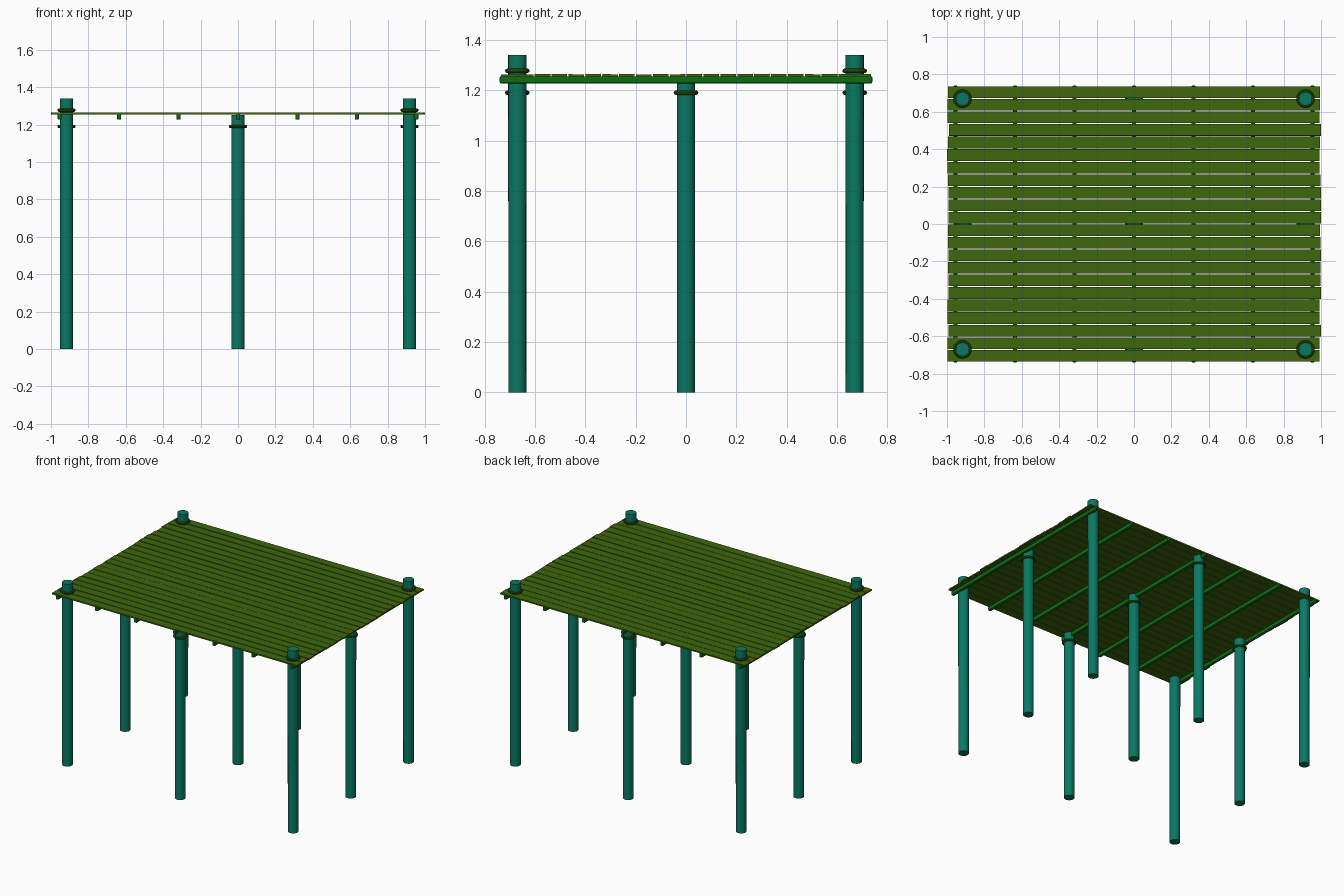
import bpy, random
from math import pi

if "Cube" in bpy.data.objects:
    bpy.data.objects.remove(bpy.data.objects["Cube"])

random.seed(4)


def material(name, color):
    m = bpy.data.materials.new(name)
    m.diffuse_color = (*color, 1)
    m.use_nodes = True
    m.node_tree.nodes["Principled BSDF"].inputs["Base Color"].default_value = m.diffuse_color
    return m


teal = material("teal_post", (0.003, 0.19, 0.125))
olive = material("olive_plank", (0.048, 0.135, 0.004))
dark_olive = material("dark_olive_ring", (0.025, 0.09, 0.004))
green = material("green_bearer", (0.004, 0.15, 0.006))


def finish(name, mat, smooth=False):
    ob = bpy.context.object
    ob.name = name
    ob.data.materials.append(mat)
    if smooth:
        bpy.ops.object.shade_smooth_by_angle(angle=pi / 5)
    return ob


def box(name, size, loc, mat, rot=(0, 0, 0), bevel=0.0):
    bpy.ops.mesh.primitive_cube_add(size=1, location=loc, rotation=rot)
    ob = finish(name, mat)
    ob.scale = size
    bpy.ops.object.transform_apply(location=False, rotation=False, scale=True)
    if bevel:
        mod = ob.modifiers.new("edges", 'BEVEL')
        mod.width = bevel
        mod.segments = 2
    return ob


def ring(name, x, y, z, mat):
    bpy.ops.mesh.primitive_torus_add(major_radius=0.040, minor_radius=0.009,
                                     major_segments=20, minor_segments=8,
                                     location=(x, y, z))
    finish(name, mat, True)


# Posts: corners rise through the deck with a ring on top,
# the others stop under it with a ring below
for i, x in enumerate((-0.917, 0, 0.917)):
    for j, y in enumerate((-0.67, 0, 0.67)):
        corner = x != 0 and y != 0
        top = 1.34 if corner else 1.252
        bpy.ops.mesh.primitive_cone_add(vertices=18, radius1=0.0355, radius2=0.0365,
                                        depth=top, location=(x, y, top / 2))
        finish(f"post_{i}_{j}", teal, True)
        ring(f"ring_{i}_{j}", x, y, 1.277 if corner else 1.19, dark_olive)

# Bearers running front to back
for i in range(7):
    box(f"bearer_{i}", (0.022, 1.48, 0.028), ((i - 3) * 0.318, 0, 1.241),
        green, bevel=0.005)

# Deck planks, each slightly shifted and tilted
count, pitch = 22, 1.475 / 22
for i in range(count):
    y = (i - (count - 1) / 2) * pitch
    box(f"plank_{i}", (1.99, 0.062, 0.010),
        (random.uniform(-0.005, 0.005), y, 1.259 + random.uniform(-0.001, 0.001)),
        olive, rot=(random.uniform(-0.02, 0.02), 0, 0))
